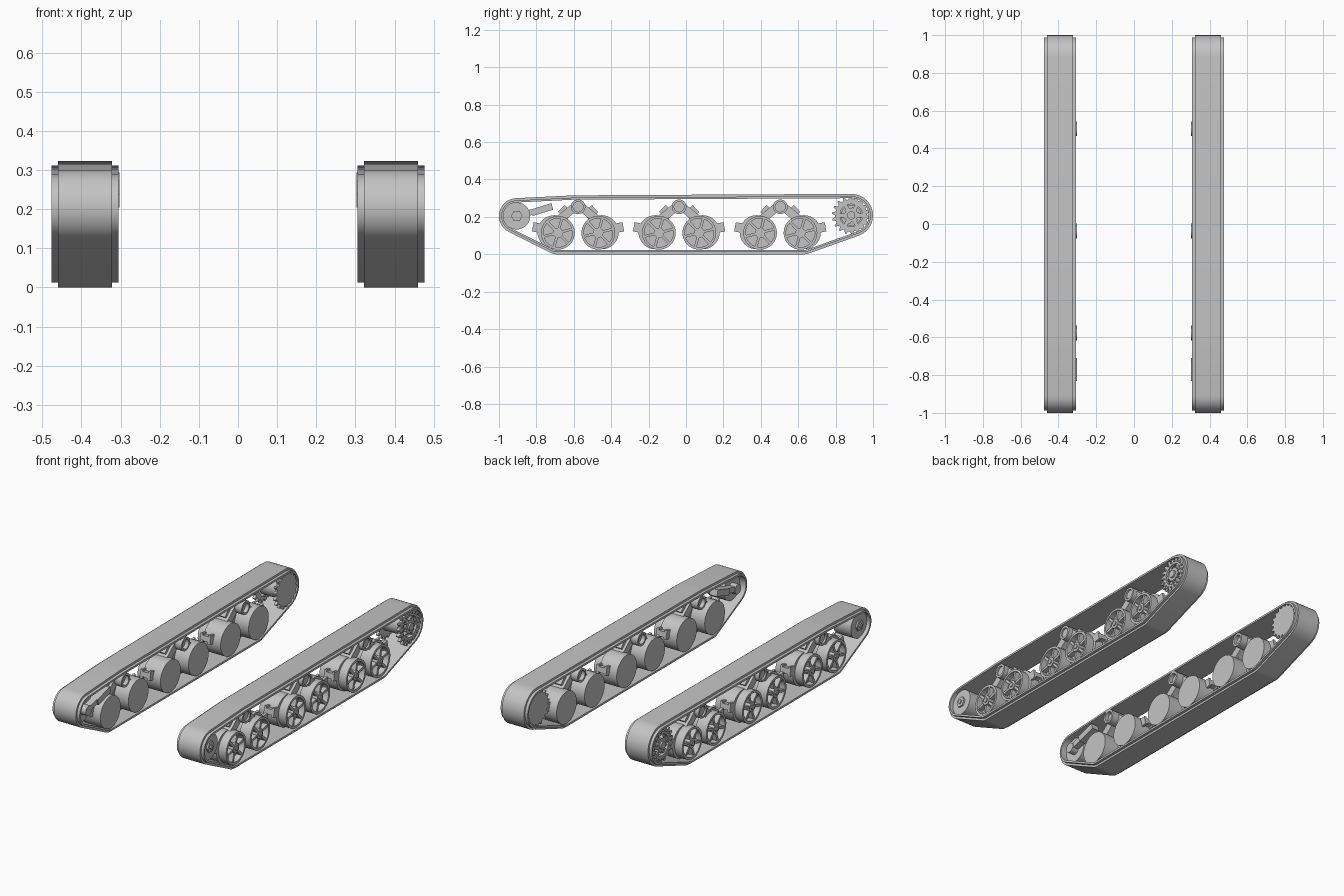
import bpy, bmesh
from math import pi, cos, sin, atan2, acos, hypot

if "Cube" in bpy.data.objects:
    bpy.data.objects.remove(bpy.data.objects["Cube"])

grey = bpy.data.materials.new("plain_grey")
grey.use_nodes = True
grey.diffuse_color = (0.55, 0.55, 0.55, 1)
grey.node_tree.nodes["Principled BSDF"].inputs["Base Color"].default_value = (0.55, 0.55, 0.55, 1)
parts = []


def circle(y, z, r, n=32, turn=0.0):
    return [(y + r * cos(turn + 2 * pi * i / n), z + r * sin(turn + 2 * pi * i / n)) for i in range(n)]


def gear(y, z, root, tip, teeth):
    pts = []
    for i in range(teeth):
        for f, r in ((0, root), (0.3, root), (0.55, tip), (0.75, tip)):
            a = 2 * pi * (i + f) / teeth
            pts.append((y + r * cos(a), z + r * sin(a)))
    return pts


def prism(bm, pts, x0, x1):
    a, b = ([bm.verts.new((x, y, z)) for y, z in pts] for x in (x0, x1))
    bm.faces.new(a)
    bm.faces.new(b)
    for i in range(len(pts)):
        bm.faces.new((a[i - 1], a[i], b[i], b[i - 1]))


def ring(bm, outer, inner, x0, x1):
    loops = [[bm.verts.new((x, y, z)) for y, z in pts]
             for pts, x in ((outer, x0), (outer, x1), (inner, x1), (inner, x0))]
    for k in range(4):
        a, b = loops[k - 1], loops[k]
        for i in range(len(outer)):
            bm.faces.new((a[i - 1], a[i], b[i], b[i - 1]))


def bar(bm, p, q, width, x0, x1):
    dy, dz = q[0] - p[0], q[1] - p[1]
    s = width / 2 / hypot(dy, dz)
    ny, nz = -dz * s, dy * s
    prism(bm, [(p[0] + ny, p[1] + nz), (p[0] - ny, p[1] - nz),
               (q[0] - ny, q[1] - nz), (q[0] + ny, q[1] + nz)], x0, x1)


def polar(y, z, r, a):
    return (y + r * cos(a), z + r * sin(a))


def finish(name, bm):
    bmesh.ops.recalc_face_normals(bm, faces=bm.faces[:])
    mesh = bpy.data.meshes.new(name)
    bm.to_mesh(mesh)
    bm.free()
    mesh.materials.append(grey)
    ob = bpy.data.objects.new(name, mesh)
    bpy.context.collection.objects.link(ob)
    ob.modifiers.new("other_side", 'MIRROR').use_mirror_merge = False
    parts.append(ob)


# Track belt: loop of tangents around guide circles (y, z, radius)
guides = [(-0.69, 0.08, 0.08), (0.63, 0.08, 0.08), (0.885, 0.208, 0.115),
          (-0.6, 0.215, 0.1), (-0.905, 0.205, 0.095)]


def belt_loop(inset, steps=14):
    normals = []
    for i, (y, z, r) in enumerate(guides):
        y2, z2, r2 = guides[(i + 1) % len(guides)]
        d = hypot(y2 - y, z2 - z)
        normals.append(atan2(z2 - z, y2 - y) - acos((r - r2) / d))
    pts = []
    for i, (y, z, r) in enumerate(guides):
        start = normals[i - 1]
        sweep = (normals[i] - start) % (2 * pi)
        pts += [polar(y, z, r - inset, start + sweep * k / steps) for k in range(steps + 1)]
    return pts


bm = bmesh.new()
ring(bm, belt_loop(0), belt_loop(0.013), 0.322, 0.46)
finish("track_tread", bm)
bm = bmesh.new()
ring(bm, belt_loop(0.012), belt_loop(0.023), 0.306, 0.476)
finish("track_inner_band", bm)

# Three bogies, each with two road wheels
drums, wheels, arms, rollers, tabs = (bmesh.new() for _ in range(5))
for mid in (-0.577, -0.037, 0.504):
    for side in (-1, 1):
        wy, wz = mid + side * 0.108, 0.115
        dy = wy + side * 0.018
        prism(drums, circle(dy, wz + 0.003, 0.091, 40), 0.311, 0.42)
        ring(wheels, circle(wy, wz, 0.09, 40), circle(wy, wz, 0.077, 40), 0.4, 0.468)
        prism(wheels, circle(wy, wz, 0.08, 40), 0.4, 0.435)
        prism(wheels, circle(wy, wz, 0.027, 20), 0.43, 0.468)
        prism(wheels, circle(wy, wz, 0.014, 6), 0.465, 0.474)
        for k in range(6):
            a = 2 * pi * k / 6 + 0.25
            bar(wheels, polar(wy, wz, 0.022, a), polar(wy, wz, 0.08, a), 0.014, 0.43, 0.463)
        # Suspension arm and its spring sleeve
        bar(arms, (mid + side * 0.015, 0.255), (mid + side * 0.125, 0.165), 0.045, 0.345, 0.435)
        bar(arms, (mid + side * 0.05, 0.242), (mid + side * 0.085, 0.205), 0.062, 0.36, 0.42)
        # Forked end tab
        p, q = (mid + side * 0.175, 0.135), (mid + side * 0.242, 0.147)
        bar(tabs, p, q, 0.03, 0.365, 0.415)
        p = (mid + side * 0.205, 0.14)
        for x in (0.358, 0.408):
            bar(tabs, p, q, 0.05, x, x + 0.014)
    ring(rollers, circle(mid, 0.254, 0.039, 28), circle(mid, 0.254, 0.027, 28), 0.303, 0.46)
    prism(rollers, circle(mid, 0.254, 0.03, 28), 0.325, 0.45)
for name, b in (("road_wheel_drums", drums), ("spoked_road_wheels", wheels), ("bogie_arms", arms),
                ("bogie_pivots", rollers), ("bogie_end_tabs", tabs)):
    finish(name, b)

# Drive sprocket: toothed discs joined by a drum, bolted outer ring
bm = bmesh.new()
sy, sz = 0.883, 0.208
prism(bm, gear(sy, sz, 0.086, 0.103, 18), 0.312, 0.328)
prism(bm, circle(sy, sz, 0.055), 0.32, 0.445)
ring(bm, gear(sy, sz, 0.086, 0.103, 18), circle(sy, sz, 0.06, 72), 0.448, 0.466)
for k in range(6):
    a = 2 * pi * k / 6
    bar(bm, polar(sy, sz, 0.02, a), polar(sy, sz, 0.066, a), 0.02, 0.43, 0.46)
prism(bm, gear(sy, sz, 0.036, 0.044, 12), 0.44, 0.467)
prism(bm, circle(sy, sz, 0.022, 20), 0.46, 0.476)
for k in range(18):
    y, z = polar(sy, sz, 0.077, 2 * pi * k / 18)
    prism(bm, circle(y, z, 0.006, 8), 0.46, 0.472)
finish("drive_sprocket", bm)

# Idler wheel with hub
bm = bmesh.new()
iy, iz = -0.905, 0.205
prism(bm, circle(iy, iz, 0.072, 40), 0.345, 0.455)
prism(bm, circle(iy, iz, 0.031, 6), 0.45, 0.464)
prism(bm, circle(iy, iz, 0.015, 4), 0.46, 0.47)
finish("idler_wheel", bm)

# Idler tension arm on the inner side
bm = bmesh.new()
bar(bm, (iy, iz), (-0.74, 0.247), 0.03, 0.31, 0.345)
bar(bm, (-0.825, 0.222), (-0.715, 0.256), 0.036, 0.303, 0.35)
prism(bm, circle(iy, iz, 0.028, 20), 0.306, 0.35)
finish("idler_tension_arm", bm)

# Smooth shading with crisp edges
bpy.ops.object.select_all(action='DESELECT')
for ob in parts:
    ob.select_set(True)
bpy.context.view_layer.objects.active = parts[0]
bpy.ops.object.shade_smooth_by_angle(angle=pi / 6)
